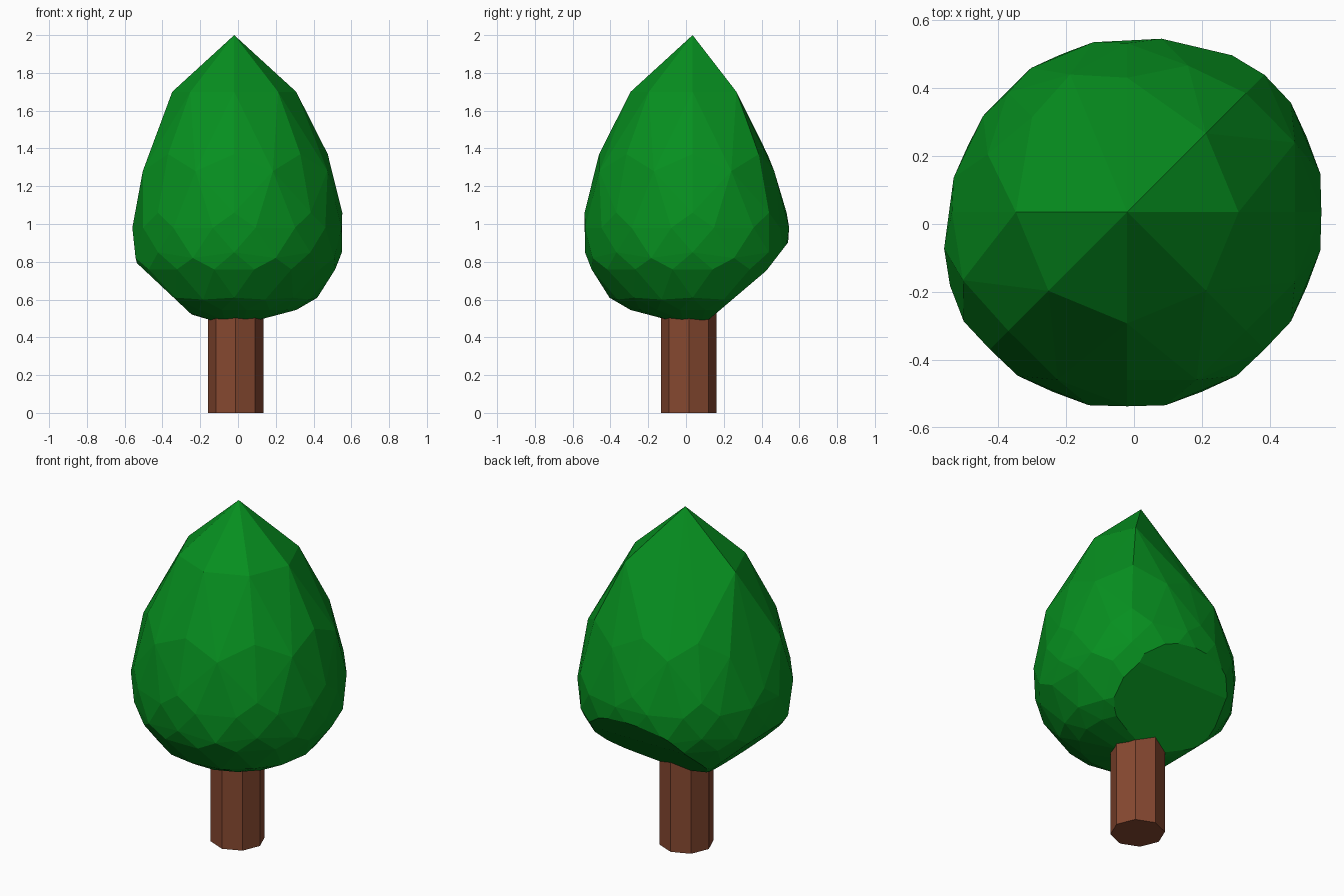
import bpy, bmesh, math
from mathutils import Vector

if "Cube" in bpy.data.objects:
    bpy.data.objects.remove(bpy.data.objects["Cube"])

CX, CY = -0.02, 0.035   # axis of the crown


def material(name, rgb):
    m = bpy.data.materials.new(name)
    m.diffuse_color = (*rgb, 1)
    m.use_nodes = True
    m.node_tree.nodes["Principled BSDF"].inputs["Base Color"].default_value = m.diffuse_color
    return m


def finish(bm, name, mat):
    bmesh.ops.recalc_face_normals(bm, faces=bm.faces[:])
    me = bpy.data.meshes.new(name)
    bm.to_mesh(me)
    bm.free()
    me.materials.append(mat)
    ob = bpy.data.objects.new(name, me)
    bpy.context.collection.objects.link(ob)
    return ob


def dent(angle):
    """How strongly the crown is pressed in at this angle (back left side)."""
    knots = [(0, 0), (45, 0), (67.5, 0.7), (90, 1), (150, 1), (180, 0.75),
             (203, 0.1), (215, 0), (400, 0)]
    for (a, p), (b, q) in zip(knots, knots[1:]):
        if a <= angle <= b:
            return p + (q - p) * (angle - a) / (b - a)


def cut(bm, angle, radius, z, slope):
    """Slice the underside with a plane rising outwards through (radius, z)."""
    a = math.radians(angle)
    d = Vector((math.cos(a), math.sin(a), 0))
    co = Vector((CX, CY, z)) + d * radius
    bmesh.ops.bisect_plane(bm, geom=bm.verts[:] + bm.edges[:] + bm.faces[:], plane_co=co,
                           plane_no=(d - Vector((0, 0, 1 / slope))).normalized(),
                           clear_outer=True)
    bmesh.ops.holes_fill(bm, edges=[e for e in bm.edges if e.is_boundary], sides=0)


green = material("leaf green", (0.002, 0.275, 0.014))
brown = material("bark brown", (0.24, 0.065, 0.03))

# Crown: staggered rings (height, radius, count, turn, dent depth) wrapped into facets
rings = [(2.0, 0, 1, 0, 0), (1.7, 0.328, 8, 0, 0.45), (1.37, 0.495, 8, 0, 0.2),
         (1.28, 0.535, 8, 22.5, 0.18), (1.06, 0.572, 8, 0, 0.13), (0.98, 0.58, 16, 11.25, 0.12),
         (0.85, 0.57, 8, 0, 0.12), (0.82, 0.573, 8, 22.5, 0.12), (0.76, 0.545, 16, 11.25, 0.12),
         (0.61, 0.44, 8, 0, 0.15), (0.60, 0.43, 8, 22.5, 0.15),
         (0.545, 0.335, 16, 11.25, 0.15), (0.49, 0.13, 8, 22.5, 0)]
bm = bmesh.new()
for z, r, n, turn, depth in rings:
    for i in range(n):
        deg = turn + 360 * i / n
        if z == 1.7 and deg in (90, 135):
            continue                      # leaves the long slope from the tip
        rr = r if z == 1.7 else r * (1 - depth * dent(deg))
        a = math.radians(deg)
        bm.verts.new((CX + rr * math.cos(a), CY + rr * math.sin(a), z))
hull = bmesh.ops.convex_hull(bm, input=bm.verts[:])
bmesh.ops.delete(bm, geom=[v for v in bm.verts if not v.link_faces], context='VERTS')

# Flattened underside at the back and the left
cut(bm, 90, 0.465, 0.85, 1.3)
cut(bm, 90, 0.375, 0.74, 0.85)
cut(bm, 180, 0.48, 0.76, 0.94)
bmesh.ops.dissolve_limit(bm, angle_limit=math.radians(3),
                         verts=bm.verts[:], edges=bm.edges[:])
finish(bm, "crown", green)

# Trunk: eight-sided post
bm = bmesh.new()
bmesh.ops.create_cone(bm, cap_ends=True, segments=8, radius1=0.147, radius2=0.147, depth=0.68)
bmesh.ops.translate(bm, verts=bm.verts[:], vec=(-0.013, 0.015, 0.34))
finish(bm, "trunk", brown)
